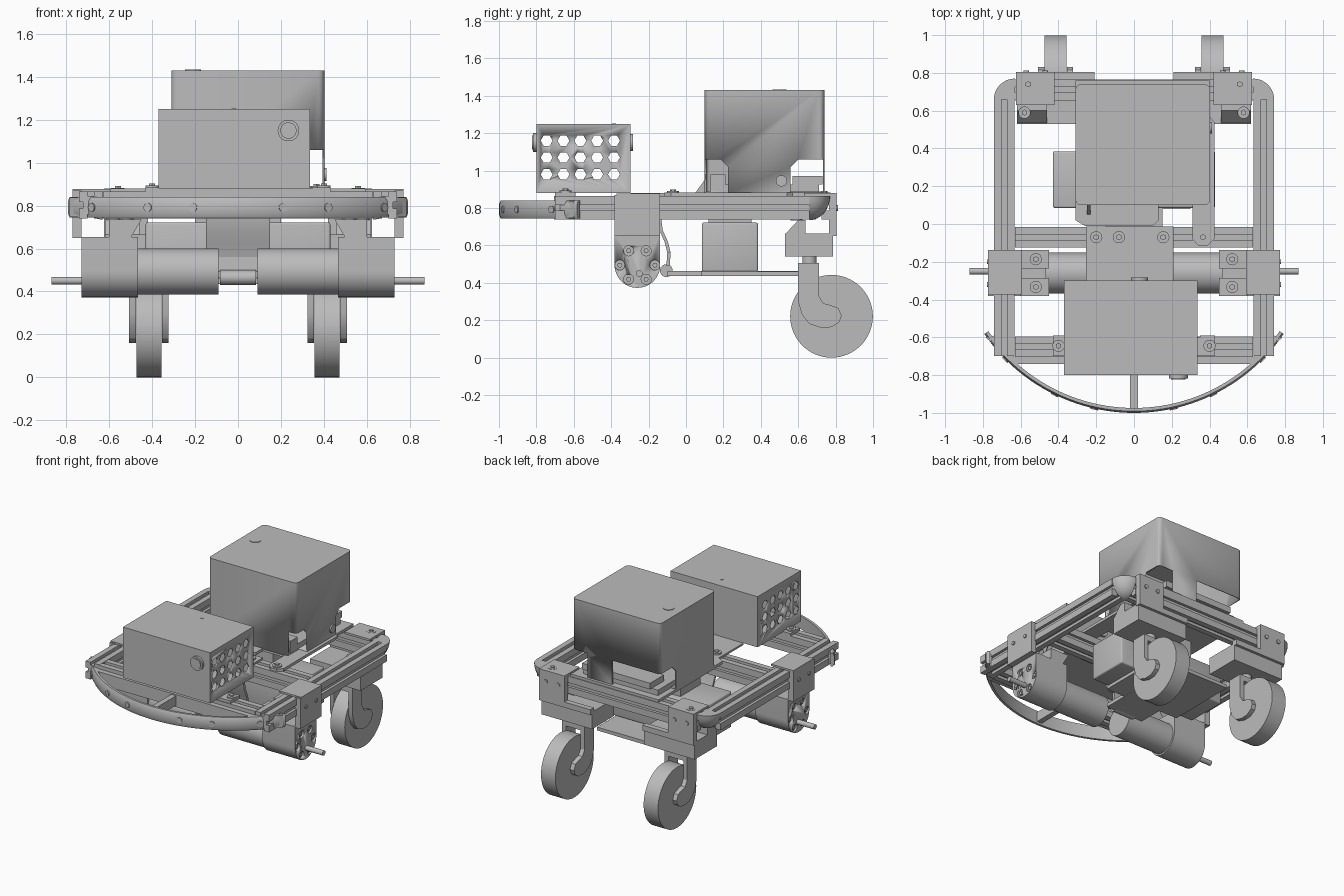
import bpy, bmesh, math
from mathutils import Matrix, Vector

old = bpy.data.objects.get("Cube")
if old:
    bpy.data.objects.remove(old, do_unlink=True)

grey = bpy.data.materials.new("plain_grey")
grey.use_nodes = True
grey.diffuse_color = (0.5, 0.5, 0.5, 1)
grey.node_tree.nodes["Principled BSDF"].inputs["Base Color"].default_value = (0.5, 0.5, 0.5, 1)


def finish(name, bm):
    bmesh.ops.recalc_face_normals(bm, faces=bm.faces[:])
    me = bpy.data.meshes.new(name)
    bm.to_mesh(me)
    bm.free()
    me.materials.append(grey)
    for p in me.polygons:
        p.use_smooth = True
    me.set_sharp_from_angle(angle=math.radians(32))
    ob = bpy.data.objects.new(name, me)
    bpy.context.scene.collection.objects.link(ob)
    return ob


def box(name, xs, ys, zs, bevel=0, vertical=False):
    bm = bmesh.new()
    bmesh.ops.create_cube(bm, size=1)
    for v in bm.verts:
        v.co = [(min(r) + max(r)) / 2 + c * abs(r[1] - r[0]) for r, c in zip((xs, ys, zs), v.co)]
    if bevel:
        edges = [e for e in bm.edges if not vertical or abs(e.verts[0].co.z - e.verts[1].co.z) > 0.01]
        bmesh.ops.bevel(bm, geom=edges, offset=bevel, segments=3, profile=0.5, affect='EDGES')
    return finish(name, bm)


def cyl(name, centre, r, depth, axis, seg=32):
    bm = bmesh.new()
    turn = Vector((0, 0, 1)).rotation_difference(Vector(axis)).to_matrix().to_4x4()
    bmesh.ops.create_cone(bm, cap_ends=True, segments=seg, radius1=r, radius2=r, depth=depth,
                          matrix=Matrix.Translation(centre) @ turn)
    return finish(name, bm)


def prism(name, pts, axis, lo, hi):
    # profile lies in the other two axes, in alphabetical order
    i = "xyz".index(axis)
    bm = bmesh.new()
    verts = []
    for p in pts:
        co = list(p)
        co.insert(i, lo)
        verts.append(bm.verts.new(co))
    face = bm.faces.new(verts)
    new = bmesh.ops.extrude_face_region(bm, geom=[face])["geom"]
    for v in new:
        if isinstance(v, bmesh.types.BMVert):
            v.co[i] = hi
    return finish(name, bm)


def modify(ob, kind, **settings):
    m = ob.modifiers.new(kind.lower(), kind)
    for k, v in settings.items():
        setattr(m, k, v)
    dg = bpy.context.evaluated_depsgraph_get()
    me = bpy.data.meshes.new_from_object(ob.evaluated_get(dg))
    ob.modifiers.clear()
    ob.data = me


def cut(ob, cutters):
    for c in cutters:
        modify(ob, 'BOOLEAN', operation='DIFFERENCE', solver='EXACT', object=c)
        bpy.data.objects.remove(c, do_unlink=True)


def rail(name, axis, a, b, lo, hi):
    # slotted extrusion, centred on (a, b) in its section
    w, h, s, d = 0.055, 0.063, 0.015, 0.02
    half = [(w, -h), (w, -s), (w - d, -s), (w - d, s), (w, s),
            (w, h), (s, h), (s, h - d), (-s, h - d), (-s, h)]
    pts = half + [(-x, -y) for x, y in half]
    return prism(name, [(a + x, b + y) for x, y in pts], axis, lo, hi)


def bolt(name, x, y, z):
    cyl(name + "_washer", (x, y, z), 0.032, 0.012, (0, 0, 1), 24)
    cyl(name, (x, y, z + 0.008), 0.016, 0.014, (0, 0, 1), 6)


# Frame
for y, n in ((0.71, "rear"), (-0.07, "middle"), (-0.65, "front")):
    rail(n + "_rail", 'x', y, 0.802, -0.63, 0.63)
for s, n in ((1, "left"), (-1, "right")):
    rail(n + "_rail", 'y', s * 0.687, 0.802, -0.7, 0.66)
    # rounded rear corner
    bm = bmesh.new()
    bmesh.ops.create_uvsphere(bm, u_segments=32, v_segments=16, radius=1)
    for no in ((0, 0, 1), (-s, 0, 0), (0, -1, 0)):
        g = bm.verts[:] + bm.edges[:] + bm.faces[:]
        r = bmesh.ops.bisect_plane(bm, geom=g, plane_co=(0, 0, 0), plane_no=no, clear_outer=True, dist=1e-5)
        bmesh.ops.edgeloop_fill(bm, edges=[e for e in r["geom_cut"] if isinstance(e, bmesh.types.BMEdge)])
    for v in bm.verts:
        v.co = (v.co.x * 0.112 + s * 0.63, v.co.y * 0.11 + 0.66, v.co.z * 0.13 + 0.865)
    finish(n + "_rear_corner", bm)

    # Motor, gearbox and its bracket
    cyl(n + "_motor", (s * 0.28, -0.26, 0.493), 0.108, 0.38, (1, 0, 0), 48)
    arc = [(-0.26 + 0.122 * math.cos(t), 0.495 + 0.122 * math.sin(t))
           for t in [math.pi * (1 + i / 24) for i in range(25)]]
    house = prism(n + "_gearbox", arc + [(-0.138, 0.655), (-0.382, 0.655)], 'x', s * 0.465, s * 0.73)
    holes = []
    for k in range(6):
        t = k * math.pi / 3
        at = (s * 0.73, -0.26 + 0.094 * math.cos(t), 0.495 + 0.088 * math.sin(t))
        holes.append(cyl("cutter", at, 0.027, 0.03, (1, 0, 0), 20))
    cut(house, holes)
    for k in range(6):
        t = k * math.pi / 3
        cyl(n + "_gearbox_screw", (s * 0.717, -0.26 + 0.094 * math.cos(t), 0.495 + 0.088 * math.sin(t)),
            0.014, 0.016, (1, 0, 0), 6)
    cyl(n + "_axle", (s * 0.79, -0.25, 0.45), 0.018, 0.16, (1, 0, 0), 24)
    box(n + "_motor_side_plate", (s * 0.73, s * 0.772), (-0.382, -0.138), (0.65, 0.87))
    box(n + "_motor_top_plate", (s * 0.592, s * 0.772), (-0.372, -0.138), (0.865, 0.878))
    for y0, y1 in ((-0.382, -0.285), (-0.235, -0.138)):
        prism(n + "_motor_lug", [(s * 0.6, 0.65), (s * 0.6, 0.735), (s * 0.45, 0.735), (s * 0.5, 0.65)],
              'y', y0, y1)
        bolt(n + "_lug_bolt", s * 0.52, (y0 + y1) / 2, 0.738)
    for y in (-0.32, -0.2):
        cyl(n + "_plate_bolt", (s * 0.774, y, 0.79), 0.013, 0.01, (1, 0, 0), 20)

    # Swivel wheel and its mount
    x = s * 0.415
    cyl(n + "_wheel", (x, 0.778, 0.221), 0.221, 0.116, (1, 0, 0), 64)
    fork = [(0.6, 0.5), (0.6, 0.3), (0.62, 0.23), (0.66, 0.18), (0.72, 0.16), (0.78, 0.163),
            (0.82, 0.19), (0.832, 0.225), (0.815, 0.265), (0.775, 0.28), (0.735, 0.29),
            (0.71, 0.33), (0.71, 0.5)]
    for d in (-1, 1):
        prism(n + "_fork_arm", fork, 'x', x + d * 0.06, x + d * 0.092)
    box(n + "_fork_bridge", (x - 0.092, x + 0.092), (0.6, 0.71), (0.465, 0.505))
    cyl(n + "_swivel_neck", (x, 0.66, 0.52), 0.038, 0.06, (0, 0, 1))
    box(n + "_swivel_block", (s * 0.21, s * 0.62), (0.53, 0.785), (0.54, 0.665))
    box(n + "_mount_back_plate", (s * 0.42, s * 0.625), (0.765, 0.805), (0.65, 0.878))
    box(n + "_mount_top_plate", (s * 0.42, s * 0.625), (0.63, 0.805), (0.865, 0.88))
    box(n + "_mount_rear_lip", (s * 0.21, s * 0.42), (0.765, 0.805), (0.65, 0.69))
    prism(n + "_mount_gusset", [(0.53, 0.66), (0.6, 0.735), (0.64, 0.735), (0.64, 0.66)],
          'x', s * 0.46, s * 0.62)
    bolt(n + "_gusset_bolt", s * 0.58, 0.59, 0.738)
    bolt(n + "_mount_bolt", s * 0.56, 0.74, 0.876)
    for dx in (0.47, 0.57):
        cyl(n + "_back_bolt", (s * dx, 0.807, 0.8), 0.015, 0.01, (0, 1, 0), 20)

    # Bumper end cap and front tabs
    prism(n + "_bumper_end", [(s * 0.785, -0.6), (s * 0.735, -0.59), (s * 0.6, -0.74), (s * 0.68, -0.7)],
          'z', 0.747, 0.838)
    box(n + "_front_tab", (s * 0.35, s * 0.43), (-0.7, -0.59), (0.865, 0.885))
    bolt(n + "_front_bolt", s * 0.4, -0.645, 0.888)

# Curved bumper
bm = bmesh.new()
span, rings = math.asin(0.78 / 0.945), []
for i in range(49):
    t = -span + 2 * span * i / 48
    sec = [(0.934, 0.745), (0.951, 0.745), (0.96, 0.765), (0.96, 0.82), (0.951, 0.84), (0.934, 0.84)]
    rings.append([bm.verts.new((r * math.sin(t), -0.04 - r * math.cos(t), z)) for r, z in sec])
for a, b in zip(rings, rings[1:]):
    for k in range(6):
        bm.faces.new((a[k], a[k - 1], b[k - 1], b[k]))
bm.faces.new(rings[0])
bm.faces.new(rings[-1])
finish("bumper", bm)
for x in (-0.68, -0.42, -0.21, 0.21, 0.42, 0.68):
    y = -math.sqrt(0.96 ** 2 - x * x)
    cyl("bumper_bolt", (x, y - 0.04, 0.792), 0.02, 0.012, (x, y, 0), 20)
box("bumper_strut", (-0.02, 0.02), (-0.98, -0.73), (0.76, 0.83))
box("bumper_back_bar", (-0.64, 0.64), (-0.742, -0.705), (0.747, 0.838))

# Front electronics case with ventilated sides
box("case_base", (-0.43, 0.43), (-0.7, -0.6), (0.865, 0.882))
case = box("electronics_case", (-0.37, 0.335), (-0.8, -0.298), (0.88, 1.25))
modify(case, 'SOLIDIFY', thickness=0.012, offset=-1)
cut(case, [cyl("cutter", (0, -0.745 + 0.09 * i, 0.98 + 0.09 * j), 0.032, 1, (1, 0, 0), 6)
           for i in range(5) for j in range(3)])
cyl("button_ring", (0.235, -0.807, 1.15), 0.05, 0.02, (0, 1, 0))
cyl("button", (0.235, -0.812, 1.15), 0.038, 0.024, (0, 1, 0))
cyl("rear_socket", (0.03, -0.294, 1.15), 0.045, 0.02, (0, 1, 0))
cyl("case_screw", (-0.02, -0.385, 1.25), 0.01, 0.006, (0, 0, 1), 16)

# Rear cover, with corner openings
cover = box("rear_cover", (-0.31, 0.402), (0.1, 0.74), (0.88, 1.43), 0.028, True)
modify(cover, 'SOLIDIFY', thickness=0.012, offset=-1)


def opening(xs, y0, y1):
    c = 0.04
    pts = [(y0, 0.8), (y1, 0.8), (y1, 1.06 - c), (y1 - c, 1.06), (y0 + c, 1.06), (y0, 1.06 - c)]
    return prism("cutter", pts, 'x', *xs)


cut(cover, [opening((0.335, 0.5), 0.04, 0.225), opening((0.28, 0.5), 0.56, 0.84),
            opening((-0.5, 0.08), 0.56, 0.84)])
cyl("cover_port", (-0.21, 0.5, 1.43), 0.038, 0.008, (0, 0, 1))
cyl("cover_knob", (0.405, 0.51, 0.945), 0.03, 0.016, (1, 0, 0))
box("inner_board", (-0.27, 0.33), (0.13, 0.71), (0.885, 0.925))
box("rear_connector", (-0.22, 0.33), (0.57, 0.73), (0.925, 0.97))
box("front_connector", (0.1, 0.335), (0.13, 0.21), (0.925, 0.98))

# Deck plates below the cover
prism("deck", [(-0.31, 0.76), (-0.31, 0.02), (-0.26, -0.01), (-0.02, -0.01), (0.1, -0.01),
               (0.13, 0.02), (0.13, 0.1), (0.31, 0.1), (0.31, -0.08), (0.34, -0.115), (0.39, -0.115),
               (0.425, -0.08), (0.425, 0.54), (0.4, 0.57), (0.4, 0.76)], 'z', 0.864, 0.884)
prism("deck_gusset", [(0.05, 0.882), (0.1, 0.882), (0.1, 0.95)], 'x', -0.25, -0.23)
box("centre_plate", (-0.255, 0.21), (-0.298, -0.012), (0.866, 0.88))
for x in (-0.2, -0.08, 0.155, 0.365):
    bolt("deck_bolt", x, -0.07, 0.885)

# Battery box, its tray and the hanging arm
battery = box("battery_box", (-0.43, 0.43), (0.085, 0.385), (0.46, 0.722), 0.01)
cut(battery, [box("cutter", (0.08, 0.3), (0.36, 0.42), (0.6, 0.625))])
box("battery_hanger", (-0.2, 0.2), (0.12, 0.35), (0.72, 0.866))
box("battery_tray", (-0.15, 0.15), (-0.1, 0.6), (0.436, 0.462))
box("tray_wide_part", (-0.3, 0.3), (0.08, 0.6), (0.437, 0.461))
path = [(-0.15, 0.74), (-0.142, 0.68), (-0.115, 0.62), (-0.1, 0.56), (-0.105, 0.49)]
prism("hanging_arm", path[:4] + [(y + 0.018, z) for y, z in path[3::-1]], 'x', -0.148, 0.148)
prism("hanging_arm_tip", path[3:] + [(y + 0.018, z) for y, z in path[:2:-1]], 'x', -0.1, 0.1)
cyl("hinge_rod", (0, -0.105, 0.465), 0.034, 0.17, (1, 0, 0))
